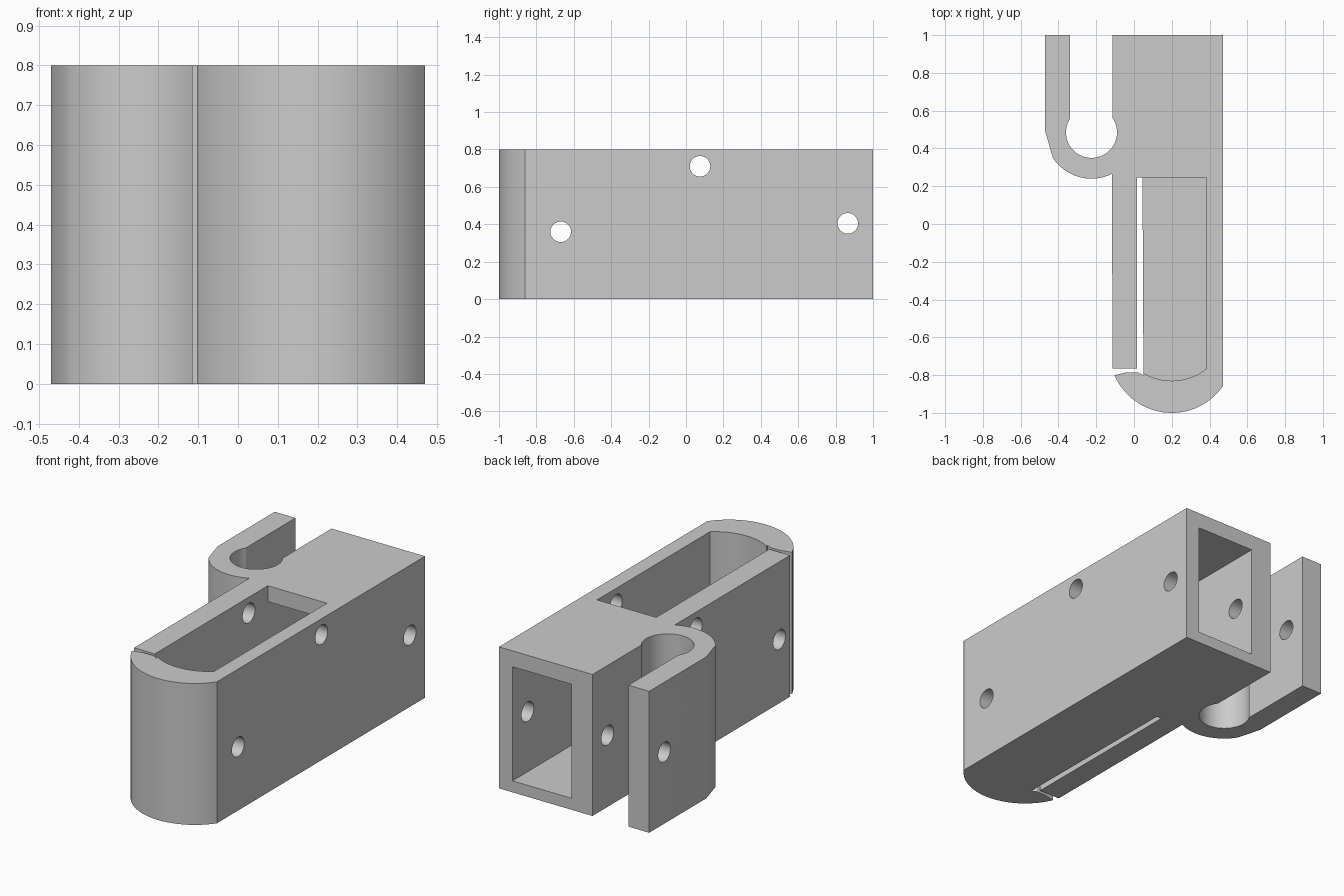
import bpy
import bmesh
from math import cos, sin, radians
from mathutils import Matrix

cube = bpy.data.objects.get("Cube")
if cube:
    bpy.data.objects.remove(cube, do_unlink=True)

grey = bpy.data.materials.new("plain grey")
grey.use_nodes = True
colour = (0.6, 0.6, 0.6, 1)
grey.diffuse_color = colour
grey.node_tree.nodes["Principled BSDF"].inputs["Base Color"].default_value = colour


def arc(cx, cy, r, start, end, steps=28):
    """Points along an arc, angles in degrees."""
    angles = [radians(start + (end - start) * i / steps) for i in range(steps + 1)]
    return [(cx + r * cos(a), cy + r * sin(a)) for a in angles]


def finish(name, bm):
    bmesh.ops.recalc_face_normals(bm, faces=bm.faces)
    mesh = bpy.data.meshes.new(name)
    bm.to_mesh(mesh)
    bm.free()
    mesh.materials.append(grey)
    obj = bpy.data.objects.new(name, mesh)
    bpy.context.collection.objects.link(obj)
    return obj


def prism(name, outline, z0, z1):
    """Upright extrusion of a plan outline."""
    bm = bmesh.new()
    base = bm.faces.new([bm.verts.new((x, y, z0)) for x, y in outline])
    top = bmesh.ops.extrude_face_region(bm, geom=[base])["geom"]
    verts = [g for g in top if isinstance(g, bmesh.types.BMVert)]
    bmesh.ops.translate(bm, verts=verts, vec=(0, 0, z1 - z0))
    return finish(name, bm)


def cross_pin(name, y, z, r=0.055):
    """Long cylinder along x."""
    bm = bmesh.new()
    place = Matrix.Translation((0, y, z)) @ Matrix.Rotation(radians(90), 4, "Y")
    bmesh.ops.create_cone(bm, cap_ends=True, segments=32, radius1=r, radius2=r,
                          depth=3, matrix=place)
    return finish(name, bm)


def cut(target, cutter):
    cutter.hide_render = True
    mod = target.modifiers.new("cut", "BOOLEAN")
    mod.operation = "DIFFERENCE"
    mod.solver = "EXACT"
    mod.object = cutter
    bpy.context.view_layer.objects.active = target
    bpy.ops.object.modifier_apply(modifier=mod.name)
    bpy.data.objects.remove(cutter, do_unlink=True)


# Body with rounded nose and side hook, as one plan outline
outline = [(0.47, 1), (-0.115, 1)]
outline += arc(-0.225, 0.485, 0.135, 395.4, 148.4, 40)
outline += [(-0.34, 1), (-0.47, 1), (-0.47, 0.49)]
outline += arc(-0.225, 0.485, 0.245, 213.4, 296.6)
outline += [(-0.115, -0.78)]
outline += arc(0.2, -0.67, 0.33, 203.4, 324.9)
bracket = prism("bracket_body", outline, 0, 0.8)

# Open-topped well with a curved front, then the closed channel to the back
nose = arc(0.2, -0.534, 0.296, 231.3, 308.7)
cut(bracket, prism("well", nose + [(0.385, 0.245), (0.015, 0.245)], 0.065, 0.9))
cut(bracket, prism("channel", [(0.015, 0.1), (0.385, 0.1), (0.385, 1.1), (0.015, 1.1)],
                   0.065, 0.71))

# Slot freeing the thin side wall from the floor and nose
slot = [(0.015, 0.245), (0.045, 0.245), (0.05, -0.8), (0.02, -0.785), (-0.04, -0.785),
        (-0.1, -0.8), (-0.2, -0.8), (-0.2, -0.765), (0.015, -0.765)]
cut(bracket, prism("slot", slot, -0.1, 0.9))

# Pin holes right across
for y, z in [(-0.67, 0.36), (0.075, 0.71), (0.865, 0.405)]:
    cut(bracket, cross_pin("pin_hole", y, z))

bpy.ops.object.select_all(action="DESELECT")
bracket.select_set(True)
bpy.context.view_layer.objects.active = bracket
bpy.ops.object.shade_smooth_by_angle(angle=radians(25))
